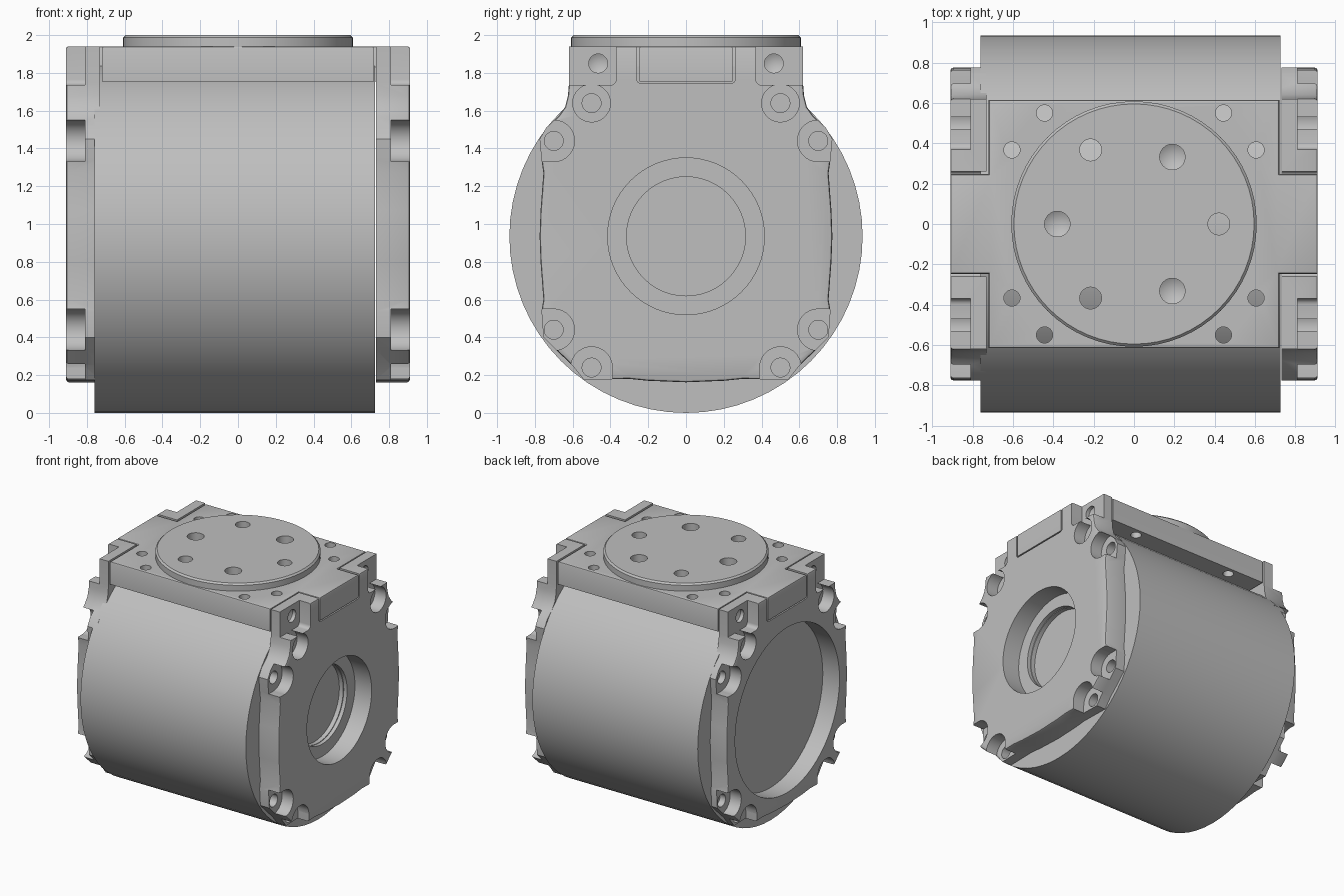
import bpy, bmesh, math
from mathutils import Matrix, Vector

if "Cube" in bpy.data.objects:
    bpy.data.objects.remove(bpy.data.objects["Cube"], do_unlink=True)

metal = bpy.data.materials.new("light grey metal")
metal.use_nodes = True
GREY = (0.52, 0.52, 0.52, 1)
metal.diffuse_color = GREY
metal.node_tree.nodes["Principled BSDF"].inputs["Base Color"].default_value = GREY

AXIS_Z = 0.935      # height of the main cylinder axis
INNER, FLOOR, OUTER = 0.73, 0.81, 0.91   # flange layers along x


def make(name, bm):
    bmesh.ops.recalc_face_normals(bm, faces=bm.faces)
    mesh = bpy.data.meshes.new(name)
    bm.to_mesh(mesh)
    bm.free()
    mesh.materials.append(metal)
    obj = bpy.data.objects.new(name, mesh)
    bpy.context.collection.objects.link(obj)
    return obj


def rod(name, start, end, radius, tip=0, sides=32, bevel=0):
    """Cylinder from start to end, with an optional conical drill tip."""
    start, end = Vector(start), Vector(end)
    way = end - start
    turn = way.to_track_quat('Z', 'Y').to_matrix().to_4x4()
    bm = bmesh.new()
    bmesh.ops.create_cone(bm, cap_ends=True, segments=sides, radius1=radius, radius2=radius,
                          depth=way.length,
                          matrix=Matrix.Translation((start + end) / 2) @ turn)
    far = max(bm.faces, key=lambda f: f.calc_center_median().dot(way))
    if bevel:
        bmesh.ops.bevel(bm, geom=list(far.edges), offset=bevel, segments=1, affect='EDGES')
    if tip:
        point = bmesh.ops.poke(bm, faces=[far])['verts'][0]
        point.co += way.normalized() * tip
    return make(name, bm)


def prism(name, points, to_3d, depth, bevel=0):
    """Extrude a 2D outline along depth and bevel its far rim."""
    bm = bmesh.new()
    base = bm.faces.new([bm.verts.new(to_3d(*p)) for p in points])
    top = bmesh.ops.extrude_face_region(bm, geom=[base])['geom']
    bmesh.ops.translate(bm, vec=depth, verts=[v for v in top if isinstance(v, bmesh.types.BMVert)])
    if bevel:
        cap = next(f for f in top if isinstance(f, bmesh.types.BMFace))
        bmesh.ops.bevel(bm, geom=list(cap.edges), offset=bevel, segments=2,
                        profile=0.5, affect='EDGES')
    return make(name, bm)


def box(lo, hi, bevel=0):
    """Box cutter, with its edges along x rounded."""
    lo, hi = Vector(lo), Vector(hi)
    bm = bmesh.new()
    bmesh.ops.create_cube(bm, size=1, matrix=Matrix.Translation((lo + hi) / 2)
                          @ Matrix.Diagonal((*(hi - lo), 1)))
    if bevel:
        edges = [e for e in bm.edges if abs(e.verts[0].co.x - e.verts[1].co.x) > 1e-4]
        bmesh.ops.bevel(bm, geom=edges, offset=bevel, segments=4, profile=0.5, affect='EDGES')
    return make("cutter", bm)


def cut(obj, cutters):
    bpy.context.view_layer.objects.active = obj
    for c in cutters:
        c.hide_render = True
        mod = obj.modifiers.new("cut", 'BOOLEAN')
        mod.operation, mod.solver, mod.object = 'DIFFERENCE', 'EXACT', c
        bpy.ops.object.modifier_apply(modifier=mod.name)
        bpy.data.objects.remove(c, do_unlink=True)


def smooth(obj):
    bpy.ops.object.select_all(action='DESELECT')
    obj.select_set(True)
    bpy.context.view_layer.objects.active = obj
    bpy.ops.object.shade_smooth_by_angle(angle=math.radians(25))


# Main drum, with the inner step of the small bore
body = rod("drum_body", (-0.76, 0, AXIS_Z), (0.725, 0, AXIS_Z), 0.935, sides=64)
cut(body, [rod("cutter", (0.69, 0, AXIS_Z), (1, 0, AXIS_Z), 0.315, sides=48)])
smooth(body)

# Half outline of an end flange, bottom to top
half = [(0.2, 0.17), (0.3, 0.18), (0.54, 0.175), (0.60, 0.25), (0.69, 0.335), (0.755, 0.40),
        (0.765, 0.54), (0.755, 0.60), (0.77, 0.80), (0.775, AXIS_Z), (0.77, 1.07),
        (0.755, 1.27), (0.765, 1.34), (0.775, 1.45), (0.74, 1.51), (0.675, 1.57),
        (0.64, 1.62), (0.625, 1.68), (0.62, 1.74), (0.62, 1.94)]
outline = [(0, 0.162)] + half + [(-y, z) for y, z in reversed(half)]


def flange(name, s):
    obj = prism(name, outline, lambda y, z: (s * INNER, y, z), (s * (OUTER - INNER), 0, 0), 0.014)

    def bar(y, z, r, x0, tip=0, sides=28):
        return rod("cutter", (s, y, z), (s * x0, y, z), r, tip, sides)

    def slab(y0, y1, z0, z1, x0, bevel=0):
        xs = sorted((s * x0, s))
        return box((xs[0], min(y0, y1), z0), (xs[1], max(y0, y1), z1), bevel)

    # Notch for the mounting plate tab
    cutters = [slab(-0.26, 0.26, 1.745, 2.2, 0.6, 0.02)]
    for m in (-1, 1):
        # Screw pockets opening sideways, downward, and closed
        for z in (0.44, 1.44):
            cutters += [bar(m * 0.70, z, 0.11, FLOOR),
                        slab(m * 0.70, m * 0.95, z - 0.11, z + 0.11, FLOOR)]
        cutters += [bar(m * 0.5, 0.24, 0.11, FLOOR),
                    slab(m * 0.39, m * 0.61, 0, 0.24, FLOOR),
                    bar(m * 0.5, 1.64, 0.10, FLOOR)]
        # Upper corner pocket with a drilled hole
        cutters += [slab(m * 0.37, m * 0.8, 1.735, 2.2, FLOOR, 0.03),
                    bar(m * 0.465, 1.85, 0.05, FLOOR - 0.03, 0.025)]
        # Screw holes
        for y, z in ((0.70, 0.44), (0.70, 1.44), (0.5, 0.24), (0.5, 1.64)):
            cutters.append(bar(m * y, z, 0.05, 0.6))
    # Central bore
    if s > 0:
        cutters += [bar(0, AXIS_Z, 0.415, 0.76, sides=64), bar(0, AXIS_Z, 0.315, 0.6, sides=48)]
    else:
        cutters.append(bar(0, AXIS_Z, 0.67, 0.6, sides=64))
    cut(obj, cutters)
    smooth(obj)


flange("left_flange", 1)
flange("right_flange", -1)

# Mounting plate with a tab at each end
quarter = [(0.91, 0.247), (0.72, 0.247), (0.72, 0.615)]
loop = quarter + [(-x, y) for x, y in reversed(quarter)]
loop += [(-x, -y) for x, y in loop]
plate = prism("mounting_plate", loop, lambda x, y: (x, y, 1.755), (0, 0, 0.185), 0.012)


def drill(x, y, r, z, tip=0):
    return rod("cutter", (x, y, 2.2), (x, y, z), r, tip)


def turntable_holes():
    through = [drill(x, y, 0.054, 1.6) for x, y in ((-0.215, 0.367), (-0.215, -0.367), (0.42, 0))]
    blind = [drill(x, y, 0.063, 1.91, 0.035) for x, y in ((0.19, 0.332), (0.19, -0.332), (-0.38, 0))]
    return through + blind


corner_holes = [drill(i * x, j * y, 0.04, 1.6) for x, y in ((0.443, 0.55), (0.605, 0.367))
                for i in (-1, 1) for j in (-1, 1)]
cut(plate, corner_holes + turntable_holes())
smooth(plate)

# Round turntable on top
disc = rod("turntable_disc", (0, 0, 1.93), (0, 0, 2.0), 0.608, sides=64, bevel=0.013)
cut(disc, turntable_holes())
smooth(disc)
